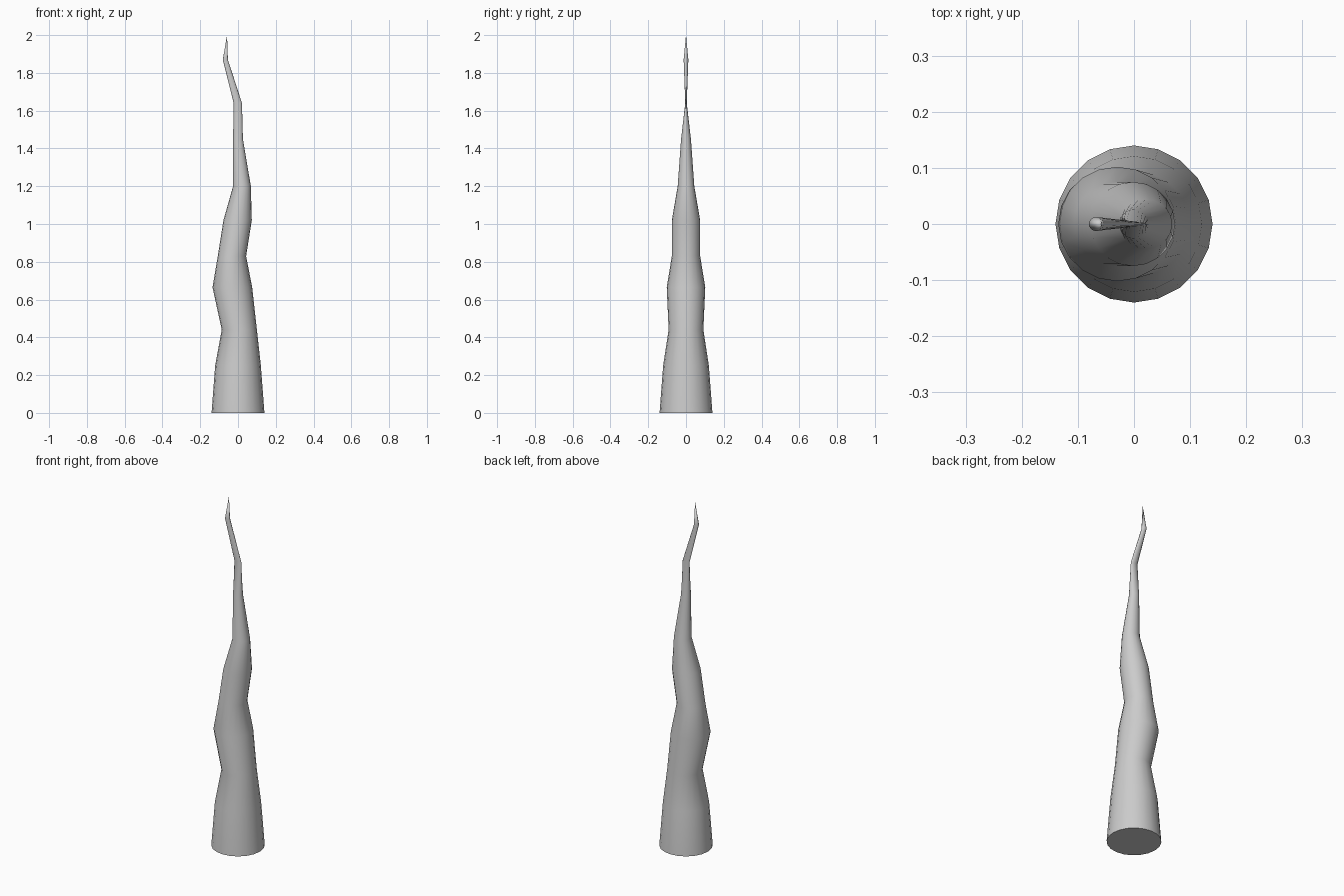
import bpy, bmesh, math

if "Cube" in bpy.data.objects:
    bpy.data.objects.remove(bpy.data.objects["Cube"])

SIDES = 20

# Horn rings: height, centre x, radius along x, radius along y
RINGS = [
    (0.00, 0.000, 0.140, 0.140),
    (0.25, 0.000, 0.121, 0.121),
    (0.44, 0.007, 0.093, 0.092),
    (0.665, -0.030, 0.105, 0.102),
    (0.83, -0.032, 0.075, 0.075),
    (1.02, -0.002, 0.075, 0.075),
    (1.20, 0.021, 0.047, 0.044),
    (1.45, 0.000, 0.026, 0.026),
    (1.64, -0.001, 0.022, 0.004),
    (1.87, -0.067, 0.0135, 0.0125),
]
TIP = (-0.058, 0, 2.0)

bm = bmesh.new()
loops = []
for z, cx, rx, ry in RINGS:
    loops.append([bm.verts.new((cx + rx * math.cos(2 * math.pi * i / SIDES),
                                ry * math.sin(2 * math.pi * i / SIDES), z))
                  for i in range(SIDES)])

# Base cap, side walls and pointed tip
bm.faces.new(loops[0][::-1])
for low, high in zip(loops, loops[1:]):
    for i in range(SIDES):
        j = (i + 1) % SIDES
        bm.faces.new((low[i], low[j], high[j], high[i]))
tip = bm.verts.new(TIP)
for i in range(SIDES):
    bm.faces.new((loops[-1][i], loops[-1][(i + 1) % SIDES], tip))

mesh = bpy.data.meshes.new("crooked_horn")
bm.to_mesh(mesh)
bm.free()
horn = bpy.data.objects.new("crooked_horn", mesh)
bpy.context.collection.objects.link(horn)

# Smooth sides with a sharp base edge
bpy.context.view_layer.objects.active = horn
horn.select_set(True)
bpy.ops.object.shade_smooth_by_angle(angle=math.radians(40))
